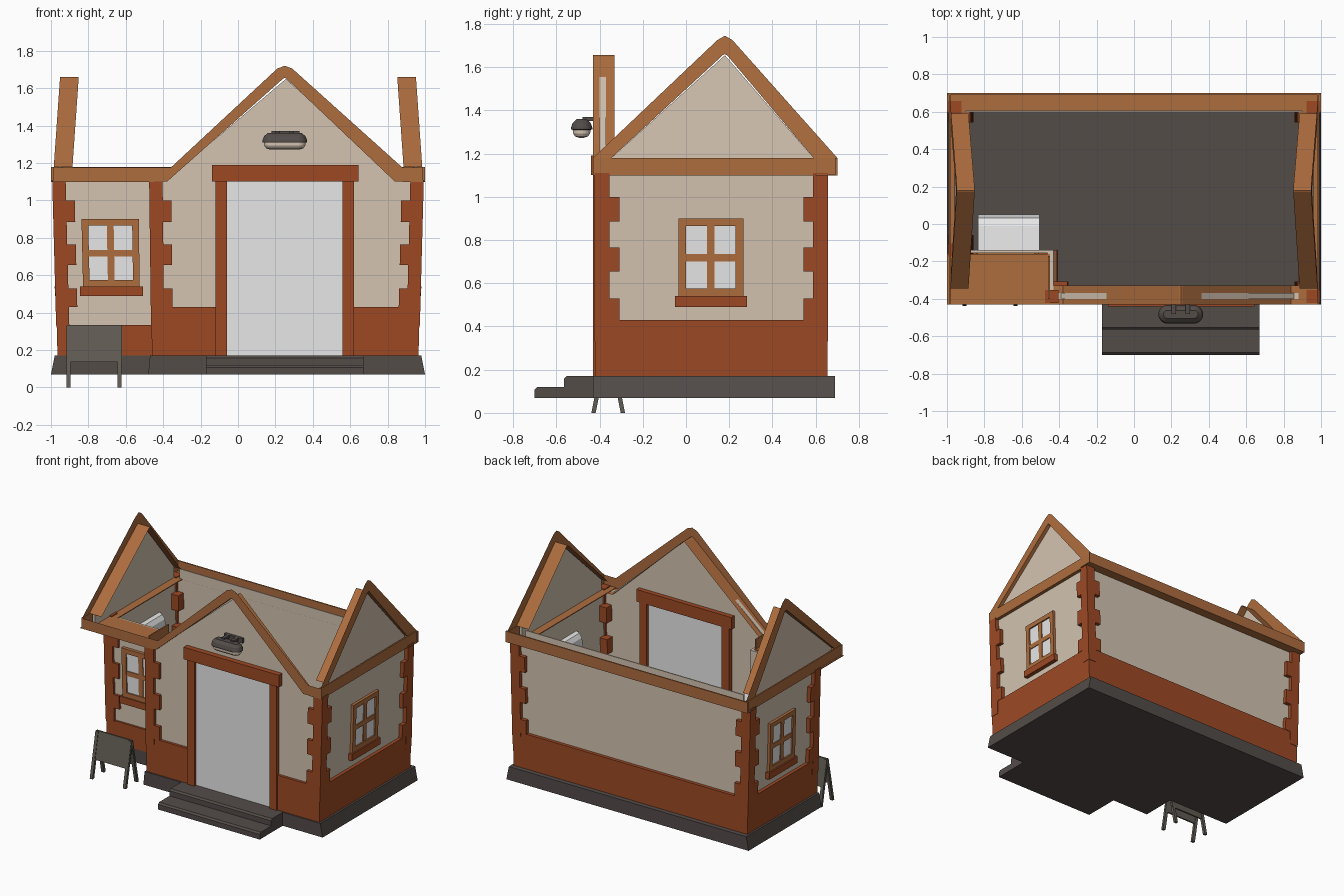
import bpy, bmesh
from math import pi, cos, sin

cube = bpy.data.objects.get("Cube")
if cube:
    bpy.data.objects.remove(cube, do_unlink=True)


def material(name, r, g, b):
    lin = [((c / 255 + 0.055) / 1.055) ** 2.4 for c in (r, g, b)]
    m = bpy.data.materials.new(name)
    m.use_nodes = True
    m.diffuse_color = (*lin, 1)
    bsdf = m.node_tree.nodes["Principled BSDF"]
    bsdf.inputs["Base Color"].default_value = (*lin, 1)
    bsdf.inputs["Roughness"].default_value = 0.8
    return m


PLASTER = material("plaster", 211, 195, 176)
WOOD = material("light_wood", 174, 109, 62)
BRICK = material("red_brown_brick", 157, 73, 36)
STONE = material("dark_stone", 83, 76, 73)
PANEL = material("pale_grey", 231, 231, 231)
BOARD = material("board_grey", 96, 91, 83)
CREAM = material("cream_glass", 222, 205, 186)


def flare(x, z):
    """Walls spread slightly towards the eaves."""
    return x * (1 + 0.028 * (min(z, 1.1) - 0.17))


def gable_lean(x, z):
    """Side gables tip inwards."""
    return x - (0.07 if x > 0 else -0.07) * max(0, z - 1.18)


def finish(name, bm, mat, bend=None):
    if bend:
        for v in bm.verts:
            v.co.x = bend(v.co.x, v.co.z)
    bmesh.ops.recalc_face_normals(bm, faces=bm.faces)
    me = bpy.data.meshes.new(name)
    bm.to_mesh(me)
    bm.free()
    me.materials.append(mat)
    ob = bpy.data.objects.new(name, me)
    bpy.context.collection.objects.link(ob)
    return ob


def place(axis, u, v, d):
    return {"x": (d, u, v), "y": (u, d, v), "z": (u, v, d)}[axis]


def prism(name, pts, axis, a, b, mat, bend=None):
    """Extrude a closed profile along an axis."""
    bm = bmesh.new()
    lo, hi = [[bm.verts.new(place(axis, u, v, d)) for u, v in pts] for d in (a, b)]
    bm.faces.new(lo)
    bm.faces.new(hi)
    n = len(pts)
    for i in range(n):
        j = (i + 1) % n
        bm.faces.new((lo[i], lo[j], hi[j], hi[i]))
    return finish(name, bm, mat, bend)


def box(name, x, y, z, mat, bend=None):
    return prism(name, [(x[0], y[0]), (x[1], y[0]), (x[1], y[1]), (x[0], y[1])],
                 "z", z[0], z[1], mat, bend)


def gable_trim(name, inner, outer, axis, front, back, bend=None):
    """L-shaped trim: an outer face and an underside ledge, open behind for the roof."""
    bm = bmesh.new()
    ia, ib, oa = [[bm.verts.new(place(axis, u, v, d)) for u, v in pts]
                  for pts, d in ((inner, front), (inner, back), (outer, front))]
    for i in range(len(inner) - 1):
        j = i + 1
        bm.faces.new((ia[i], ia[j], ib[j], ib[i]))
        bm.faces.new((ia[i], oa[i], oa[j], ia[j]))
    return finish(name, bm, WOOD, bend)


# Stone base and steps
FOOT = [(-1, 0.69), (-1, -0.17), (-0.48, -0.17), (-0.48, -0.43), (1, -0.43), (1, 0.69)]
prism("base_slab", FOOT, "z", 0.07, 0.17, STONE, lambda x, z: x * (1 - 0.2 * (z - 0.07)))
for name, y, top in (("upper_step", -0.565, 0.17), ("lower_step", -0.70, 0.12)):
    prism(name, [(y, 0.07), (y, top - 0.012), (y + 0.012, top), (-0.42, top), (-0.42, 0.07)],
          "x", -0.17, 0.67, STONE)

# Plaster walls
prism("front_wall", [(-0.45, 0.17), (0.94, 0.17), (0.94, 1.10), (0.835, 1.10), (0.25, 1.65),
                     (-0.38, 1.10), (-0.45, 1.10)], "y", -0.40, -0.37, PLASTER, flare)
for name, x, y in (("recessed_wall", (-0.94, -0.42), (-0.155, -0.14)),
                   ("return_wall", (-0.45, -0.42), (-0.40, -0.14)),
                   ("back_wall", (-0.94, 0.94), (0.605, 0.63)),
                   ("left_wall", (0.91, 0.94), (-0.40, 0.63)),
                   ("right_wall", (-0.94, -0.91), (-0.155, 0.63))):
    box(name, x, y, (0.17, 1.10), PLASTER, flare)
box("back_parapet", (-0.90, 0.90), (0.598, 0.606), (1.10, 1.175), PLASTER)

# Brick dado around the foot of the walls
for name, x, y, top in (("front_dado_a", (-0.46, -0.06), (-0.42, -0.36), 0.43),
                        ("front_dado_b", (0.56, 0.965), (-0.42, -0.36), 0.43),
                        ("recessed_dado", (-0.965, -0.42), (-0.17, -0.14), 0.335),
                        ("return_dado", (-0.46, -0.41), (-0.42, -0.14), 0.43),
                        ("back_dado", (-0.965, 0.965), (0.60, 0.655), 0.43),
                        ("left_dado", (0.90, 0.965), (-0.42, 0.655), 0.43),
                        ("right_dado", (-0.965, -0.90), (-0.17, 0.655), 0.43)):
    box(name, x, y, (0.17, top), BRICK, flare)

# Corner quoins: alternating wide and narrow stones
ROWS = [0.33, 0.43, 0.53, 0.655, 0.765, 0.885, 1.0, 1.11]
for name, cx, cy, sx, sy in (("front_left", 0.968, -0.423, -1, 1), ("front_middle", -0.463, -0.423, 1, 1),
                             ("recess", -0.968, -0.173, 1, 1), ("back_left", 0.968, 0.658, -1, -1),
                             ("back_right", -0.968, 0.658, 1, -1)):
    for i in range(len(ROWS) - 1):
        w = 0.115 if i % 2 else 0.07
        box(f"{name}_quoin_{i + 1}", sorted((cx, cx + sx * w)), sorted((cy, cy + sy * w)),
            ROWS[i:i + 2], BRICK, flare)

# Eaves trim: upright outer boards on a thin ledge
box("back_eaves_board", (-1, 1), (0.69, 0.70), (1.10, 1.18), WOOD)
box("back_eaves_ledge", (-1, 1), (0.60, 0.70), (1.098, 1.104), WOOD)
box("porch_eaves_ledge", (-1, -0.45), (-0.43, -0.16), (1.098, 1.104), WOOD)
box("porch_eaves_end", (-0.46, -0.45), (-0.40, -0.17), (1.098, 1.175), WOOD)
for side, s in (("left", 1), ("right", -1)):
    box(side + "_eaves_board", sorted((s * 0.98, s * 0.99)), (-0.43, 0.70), (1.10, 1.18), WOOD)
    box(side + "_eaves_ledge", sorted((s * 0.88, s * 0.99)), (-0.43, 0.61), (1.098, 1.104), WOOD)

# Front gable trim
gable_trim("front_gable_trim",
           [(-0.99, 1.10), (-0.38, 1.10), (0.24, 1.65), (0.25, 1.655), (0.26, 1.65), (0.84, 1.10), (0.985, 1.10)],
           [(-0.99, 1.175), (-0.36, 1.175), (0.21, 1.705), (0.25, 1.72), (0.29, 1.705), (0.88, 1.175),
            (0.985, 1.175)], "y", -0.43, -0.33)

# Side gables
for side, s in (("left", 1), ("right", -1)):
    prism(side + "_gable_wall", [(-0.345, 1.18), (-0.345, 1.10), (0.59, 1.10), (0.59, 1.18), (0.18, 1.655)],
          "x", s * 0.94, s * 0.96, PLASTER, gable_lean)
    gable_trim(side + "_gable_trim",
               [(-0.345, 1.18), (0.17, 1.655), (0.18, 1.66), (0.19, 1.655), (0.59, 1.18)],
               [(-0.43, 1.18), (0.145, 1.725), (0.18, 1.745), (0.215, 1.725), (0.70, 1.18)],
               "x", s * 0.985, s * 0.885, gable_lean)


# Windows with frame, cross bars, panes, sill and a rounded pale box behind
def window(name, axis, c, out, into, depth):
    def part(label, u, z, front, back, mat):
        pts = [(u[0], z[0]), (u[1], z[0]), (u[1], z[1]), (u[0], z[1])]
        prism(f"{name}_{label}", pts, axis, out + into * front, out + into * back, mat, flare)
    part("panes", (c - 0.13, c + 0.13), (0.56, 0.88), 0.01, 0.04, PANEL)
    for label, u, z in (("jamb_a", (c - 0.15, c - 0.115), (0.54, 0.90)),
                        ("jamb_b", (c + 0.115, c + 0.15), (0.54, 0.90)),
                        ("head", (c - 0.115, c + 0.115), (0.865, 0.90)),
                        ("foot", (c - 0.115, c + 0.115), (0.54, 0.575))):
        part(label, u, z, 0, 0.045, WOOD)
    part("mullion", (c - 0.018, c + 0.018), (0.575, 0.865), 0.004, 0.04, WOOD)
    part("crossbar", (c - 0.115, c + 0.115), (0.70, 0.735), 0.004, 0.04, WOOD)
    part("sill", (c - 0.167, c + 0.167), (0.49, 0.54), -0.01, 0.04, BRICK)
    a, b = out + into * 0.03, out + into * depth
    r = into * min(0.06, depth / 3)
    side = [(a, 0.52), (b, 0.52), (b, 0.82), (b - r * 0.3, 0.88), (b - r, 0.91), (a, 0.92)]
    prism(name + "_box", side if axis == "y" else [(v, u) for u, v in side],
          "x" if axis == "y" else "z", c - 0.165, c + 0.165, PANEL) if axis == "y" else \
        prism(name + "_box", side, "y", c - 0.15, c + 0.15, PANEL)


window("front_window", "y", -0.67, -0.18, 1, 0.23)
window("left_window", "x", 0.115, 0.96, -1, 0.085)
window("right_window", "x", 0.25, -0.96, 1, 0.085)

# Door
box("door_panel", (-0.06, 0.56), (-0.41, -0.36), (0.17, 1.11), PANEL)
box("door_jamb_a", (-0.12, -0.06), (-0.43, -0.335), (0.17, 1.11), BRICK)
box("door_jamb_b", (0.56, 0.62), (-0.43, -0.335), (0.17, 1.11), BRICK)
box("door_lintel", (-0.14, 0.645), (-0.44, -0.335), (1.10, 1.19), BRICK)

# Lamp above the door: rounded oblong rings, dark shade over cream glass
bm = bmesh.new()
rings = []
for r, z in ((0.012, 1.273), (0.03, 1.279), (0.04, 1.293), (0.042, 1.31), (0.05, 1.311),
             (0.05, 1.32), (0.042, 1.342), (0.022, 1.36)):
    ring = []
    for k in range(20):
        t = 2 * pi * (k + 0.5) / 20
        shift = 0.07 if cos(t) > 0 else -0.07
        ring.append(bm.verts.new((0.25 + shift + r * cos(t), -0.483 + r * sin(t), z)))
    rings.append(ring)
bm.faces.new(rings[0])
bm.faces.new(rings[-1])
for low, high in zip(rings, rings[1:]):
    for k in range(20):
        n = (k + 1) % 20
        bm.faces.new((low[k], low[n], high[n], high[k]))
lamp = finish("lamp", bm, STONE)
lamp.data.materials.append(CREAM)
for f in lamp.data.polygons:
    f.material_index = int(f.center.z < 1.31)
box("lamp_mount", (0.18, 0.33), (-0.42, -0.40), (1.335, 1.37), STONE)
for i, x in enumerate((0.20, 0.275)):
    box(f"lamp_arm_{i + 1}", (x, x + 0.025), (-0.48, -0.40), (1.35, 1.37), STONE)

# Folding pavement board
for side, s in (("front", -1), ("back", 1)):
    def slanted(name, x, z, thick):
        y = [-0.36 + s * 0.068 * (1 - h / 0.335) for h in z]
        prism(name, [(y[0] - thick, z[0]), (y[0] + thick, z[0]), (y[1] + thick, z[1]), (y[1] - thick, z[1])],
              "x", x[0], x[1], BOARD)
    slanted(side + "_board", (-0.915, -0.62), (0.135, 0.335), 0.006)
    slanted(side + "_board_leg_a", (-0.918, -0.895), (0, 0.33), 0.010)
    slanted(side + "_board_leg_b", (-0.645, -0.622), (0, 0.33), 0.010)
